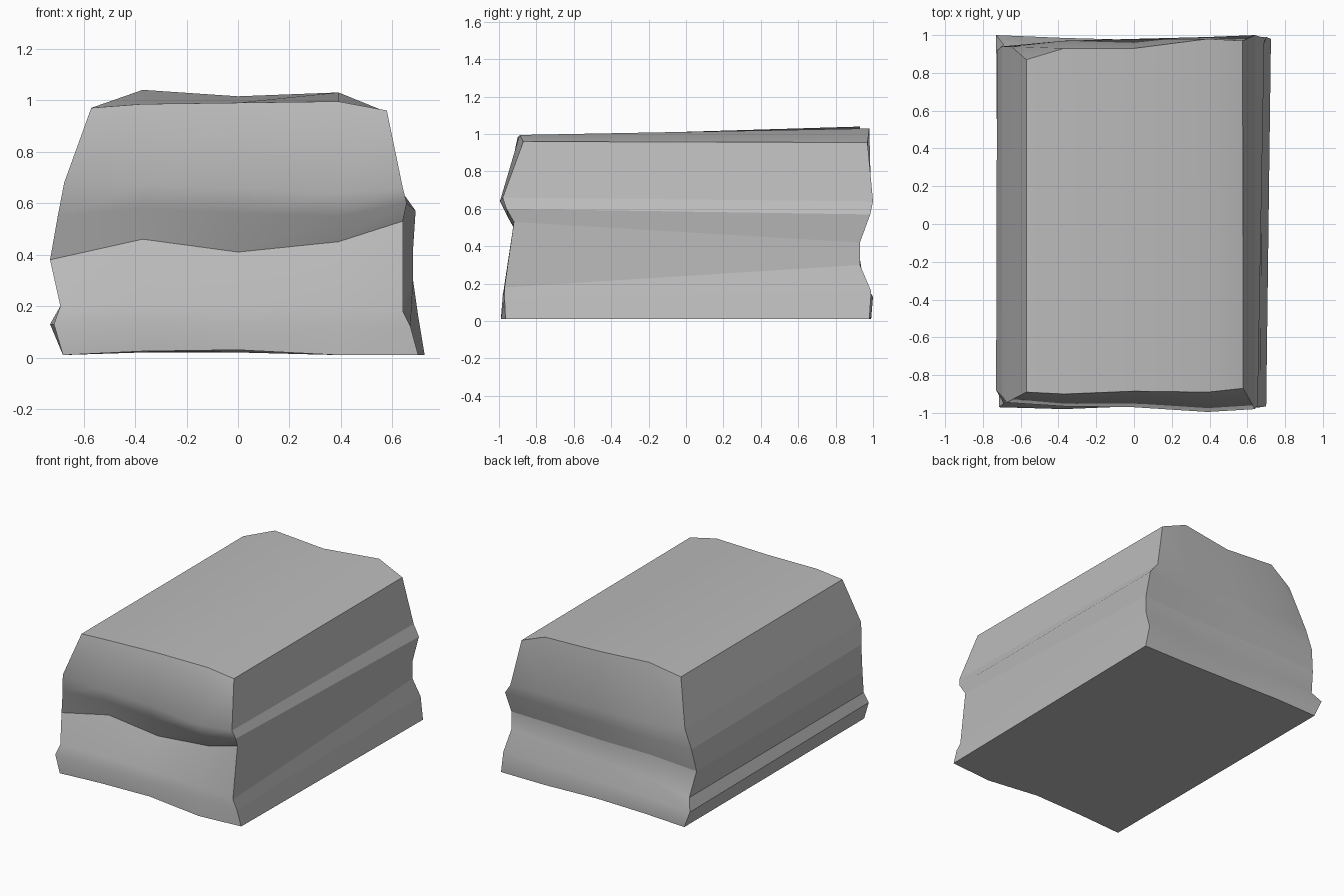
import bpy, bmesh, math

stone = bpy.data.materials.new("stone grey")
stone.diffuse_color = (0.5, 0.5, 0.5, 1)

MID_X = (-0.37, 0.0, 0.39)

# Each row, base to top: left x, right x, five heights, five depths
FRONT = [
    (-0.68, 0.70, (0.01, 0.025, 0.03, 0.01, 0.01), (-0.97, -0.97, -0.965, -0.99, -0.965)),
    (-0.715, 0.67, (0.13, 0.14, 0.13, 0.13, 0.12), (-0.97, -0.98, -0.965, -0.98, -0.97)),
    (-0.69, 0.64, (0.20, 0.21, 0.20, 0.20, 0.18), (-0.95, -0.965, -0.95, -0.97, -0.97)),
    (-0.73, 0.64, (0.38, 0.46, 0.41, 0.45, 0.53), (-0.88, -0.88, -0.87, -0.88, -0.92)),
    (-0.70, 0.655, (0.55, 0.58, 0.56, 0.55, 0.60), (-0.91, -0.93, -0.93, -0.95, -0.96)),
    (-0.675, 0.64, (0.68, 0.67, 0.66, 0.64, 0.66), (-0.945, -0.965, -0.97, -0.995, -0.98)),
    (-0.57, 0.578, (0.97, 0.985, 0.99, 0.995, 0.96), (-0.89, -0.90, -0.885, -0.89, -0.87)),
]
BACK = [
    (-0.68, 0.725, (0.01, 0.02, 0.02, 0.01, 0.01), (0.99, 0.985, 0.975, 0.98, 0.98)),
    (-0.73, 0.70, (0.13, 0.14, 0.14, 0.15, 0.16), (1.0, 0.985, 0.975, 0.985, 0.99)),
    (-0.69, 0.68, (0.20, 0.24, 0.26, 0.28, 0.30), (0.95, 0.93, 0.925, 0.925, 0.93)),
    (-0.725, 0.68, (0.38, 0.40, 0.40, 0.41, 0.42), (0.92, 0.92, 0.92, 0.92, 0.93)),
    (-0.70, 0.69, (0.53, 0.53, 0.54, 0.55, 0.57), (0.94, 0.95, 0.955, 0.965, 0.985)),
    (-0.65, 0.64, (0.66, 0.64, 0.64, 0.64, 0.64), (0.94, 0.97, 0.98, 0.99, 1.0)),
    (-0.57, 0.575, (0.97, 1.04, 1.015, 1.03, 0.955), (0.87, 0.93, 0.93, 0.98, 0.97)),
]

bm = bmesh.new()


def end_wall(rows):
    """Weathered end of the block as a grid of vertices."""
    return [[bm.verts.new((x, y, z)) for x, z, y in zip((xl, *MID_X, xr), zs, ys)]
            for xl, xr, zs, ys in rows]


def skin(a, b):
    """Quads between two equally long vertex chains."""
    for i in range(len(a) - 1):
        bm.faces.new((a[i], a[i + 1], b[i + 1], b[i]))


front, back = end_wall(FRONT), end_wall(BACK)
for wall in (front, back):
    for low, high in zip(wall, wall[1:]):
        skin(low, high)
# Top, underside and the two long sides
for row in (0, -1):
    skin(front[row], back[row])
for col in (0, -1):
    skin([r[col] for r in front], [r[col] for r in back])
bmesh.ops.recalc_face_normals(bm, faces=bm.faces[:])

# Soft faces with crisp corners, groove and rims; long sides stay flat
for f in bm.faces:
    f.smooth = True
hard = set()
for wall in (front, back):
    for chain in (wall[0], wall[3], wall[-1], [r[0] for r in wall], [r[-1] for r in wall]):
        hard |= {frozenset(p) for p in zip(chain, chain[1:])}
for e in bm.edges:
    long_edge = e.calc_length() > 1.0
    on_side = all(v in [r[c] for r in front + back for c in (0, -1)] for v in e.verts)
    if frozenset(e.verts) in hard or (long_edge and on_side):
        e.smooth = False

mesh = bpy.data.meshes.new("stone_block")
bm.to_mesh(mesh)
bm.free()
mesh.materials.append(stone)
block = bpy.data.objects.new("stone_block", mesh)
bpy.context.collection.objects.link(block)
